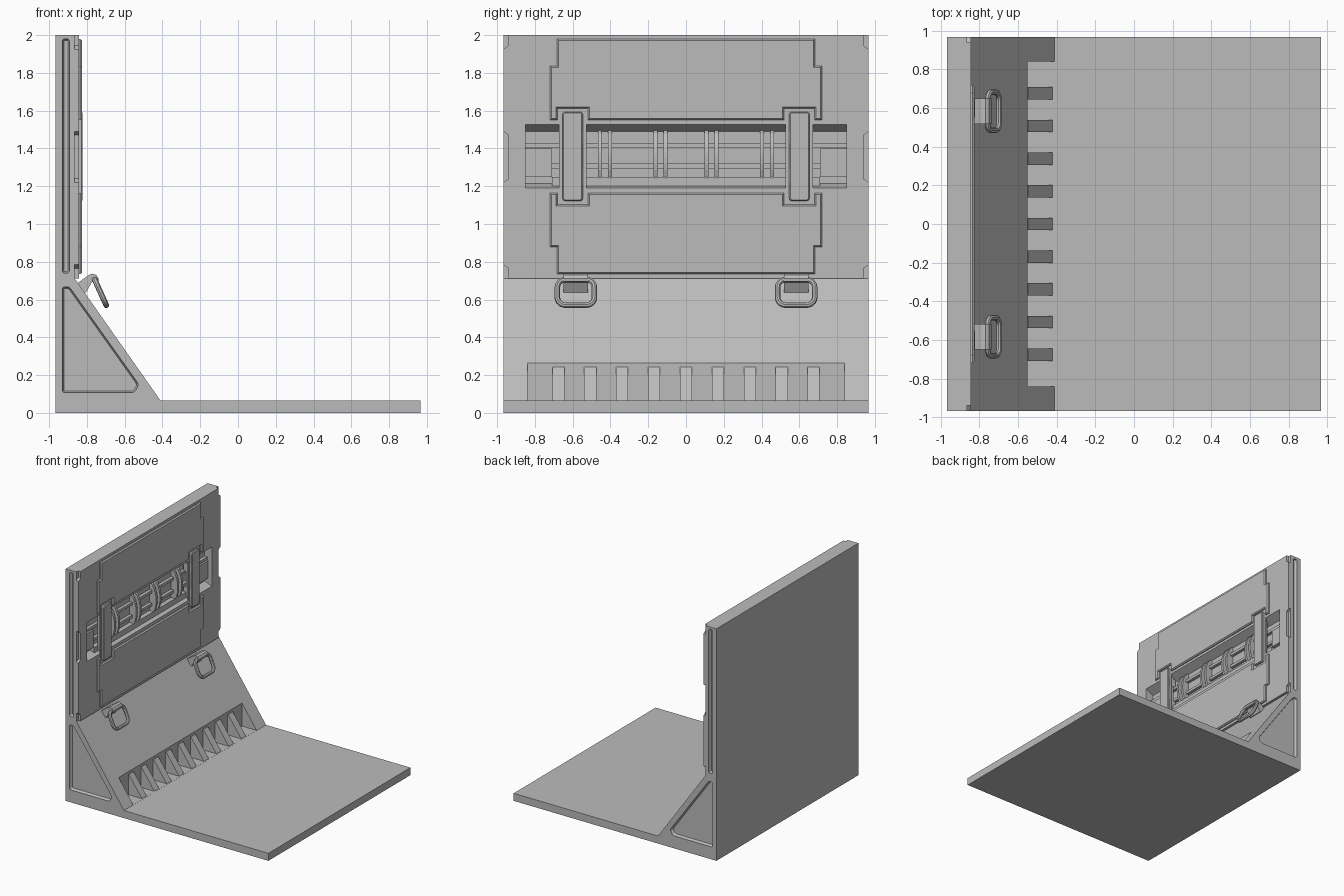
import bpy, bmesh, math
from mathutils import Vector

if "Cube" in bpy.data.objects:
    bpy.data.objects.remove(bpy.data.objects["Cube"], do_unlink=True)

grey = bpy.data.materials.new("light_grey")
grey.use_nodes = True
grey.diffuse_color = (0.5, 0.5, 0.5, 1)
grey.node_tree.nodes["Principled BSDF"].inputs["Base Color"].default_value = (0.5, 0.5, 0.5, 1)

E = 0.967  # half width of the stand


def finish(name, bm):
    bmesh.ops.recalc_face_normals(bm, faces=bm.faces[:])
    mesh = bpy.data.meshes.new(name)
    bm.to_mesh(mesh)
    bm.free()
    mesh.materials.append(grey)
    obj = bpy.data.objects.new(name, mesh)
    bpy.context.collection.objects.link(obj)
    return obj


def prism(name, pts, lo, hi, axis, rounding=0, taper=None, width=0.01, depth=0.01):
    """Extrude a profile along x (points y,z) or y (points x,z); taper one cap."""
    def place(a, b, t):
        return Vector((t, a, b)) if axis == "x" else Vector((a, t, b))
    bm = bmesh.new()
    face = bm.faces.new([bm.verts.new(place(a, b, lo)) for a, b in pts])
    if rounding:
        bmesh.ops.bevel(bm, geom=bm.verts[:], offset=rounding, segments=3,
                        profile=0.5, affect="VERTICES")
    new = bmesh.ops.extrude_face_region(bm, geom=bm.faces[:])["geom"]
    move = place(0, 0, hi - lo)
    bmesh.ops.translate(bm, vec=move, verts=[v for v in new if isinstance(v, bmesh.types.BMVert)])
    bmesh.ops.recalc_face_normals(bm, faces=bm.faces[:])
    if taper:
        sign = 1 if taper == "hi" else -1
        cap = max(bm.faces, key=lambda f: f.normal.dot(move) * sign)
        bmesh.ops.inset_region(bm, faces=[cap], thickness=width, depth=depth, use_even_offset=True)
    return finish(name, bm)


def rect(a0, a1, b0, b1):
    return [(a0, b0), (a1, b0), (a1, b1), (a0, b1)]


def mirrored(half):
    """Complete an outline from its +y half."""
    return half + [(-y, z) for y, z in reversed(half)]


def cut(target, cutter):
    cutter.hide_render = True
    mod = target.modifiers.new("cut", "BOOLEAN")
    mod.operation = "DIFFERENCE"
    mod.solver = "EXACT"
    mod.object = cutter
    bpy.context.view_layer.objects.active = target
    bpy.ops.object.modifier_apply(modifier=mod.name)


def discard(obj):
    bpy.data.objects.remove(obj, do_unlink=True)


# Base slab, sloped brace and upright wall in one section
body = prism("stand_body", [(-E, 0), (E, 0), (E, .065), (-.41, .065), (-.865, .712),
                            (-.865, 2), (-E, 2)], -E, E, "y")

# Front plate with notched side edges
plate = prism("face_plate", mirrored([
    (.94, .712), (.94, .765), (E, .785), (E, 1.22), (.94, 1.24), (.94, 1.47),
    (E, 1.49), (E, 1.925), (.94, 1.945), (.94, 2)]), -.865, -.843, "x")

# Toothed pocket at the foot of the slope
pocket = prism("pocket_cutter", rect(-.55, -.3, .0655, .4), -.84, .84, "y")
cut(body, pocket)
discard(pocket)
for i in range(-4, 5):
    y = i * .169
    prism("pocket_rib", [(-.56, .05), (-.411, .05), (-.422, .068), (-.545, .242), (-.56, .242)],
          y - .032, y + .032, "y")

# Side grooves and triangular side recesses
outlines = [
    (rect(-.93, -.893, .74, 1.98), .012),
    ([(-.93, .107), (-.55, .107), (-.525, .15), (-.893, .667), (-.93, .667)], .014),
]
for pts, radius in outlines:
    for side in (-1, 1):
        a, b = sorted((side * .955, side * 1.1))
        tool = prism("recess_cutter", pts, a, b, "y", radius,
                     "lo" if side > 0 else "hi", .008, .015)
        cut(body, tool)
        discard(tool)

# Long channel across the wall
channel = prism("channel_cutter", [(-.8, 1.528), (-.843, 1.528), (-.915, 1.49), (-.915, 1.215),
                                   (-.843, 1.19), (-.8, 1.19)], -.85, .85, "y")
cut(body, channel)
cut(plate, channel)
discard(channel)

# Raised panels above and below, notched around the straps
upper = [(.52, 1.55), (.52, 1.612), (.68, 1.612), (.68, 1.55), (.72, 1.55),
         (.72, 1.837), (.682, 1.837), (.682, 1.98)]
mid = 1.357
for name, flip in (("upper_panel", 1), ("lower_panel", -1)):
    half = [(y, mid + flip * (z - mid)) for y, z in upper]
    prism(name, mirrored(half), -.85, -.836, "x", taper="hi", width=.008, depth=.01)

# Rails along the channel
for z in (1.418, 1.307):
    prism("channel_rail", rect(-.92, -.888, z - .012, z + .012), -.85, .85, "y")
prism("channel_lower_step", rect(-.92, -.875, 1.2, 1.248), -.71, .71, "y")

# Bowed ribs in pairs
bow = [(-.93 + .08 * math.sin(math.pi * t / 10) ** .5, 1.19 + .032 * t) for t in range(11)]
for centre in (-.43, -.135, .135, .43):
    for off in (-.027, .027):
        y = centre + off
        prism("channel_rib", bow, y - .01, y + .01, "y")

# Straps, clips, end blocks and hanging rings on both sides
for side in (-1, 1):
    y = side * .6
    prism("strap_surround", rect(y - .073, y + .073, 1.105, 1.61), -.85, -.842, "x", .02)
    prism("strap", rect(y - .054, y + .054, 1.122, 1.594), -.88, -.828, "x", .015, "hi", .006, .006)
    for z in (1.255, 1.46):
        c = side * .553
        prism("strap_clip", rect(c - .01, c + .01, z - .036, z + .036), -.9, -.835, "x")
    e = side * .78
    prism("channel_end_block", rect(e - .07, e + .07, 1.25, 1.4), -.92, -.88, "x")

    # Hook tab
    y = side * .583
    prism("ring_hook", [(-.87, .68), (-.83, .64), (-.805, .637), (-.775, .69), (-.76, .702),
                        (-.74, .695), (-.738, .712), (-.75, .73), (-.768, .737),
                        (-.79, .73), (-.845, .69)], y - .065, y + .065, "y")

    # Rounded rectangular ring
    centre = Vector((-.728, y, .638))
    down = Vector((.41, 0, -.91))
    curve = bpy.data.curves.new("ring_path", "CURVE")
    curve.dimensions = "3D"
    curve.bevel_depth = .015
    curve.bevel_resolution = 2
    path = []
    for k, (sy, ss) in enumerate(((1, 1), (-1, 1), (-1, -1), (1, -1))):
        for j in range(6):
            a = math.pi / 2 * (k + j / 5)
            path.append(centre + Vector((0, sy * .053 + .045 * math.cos(a), 0))
                        + down * (ss * .03 + .045 * math.sin(a)))
    spline = curve.splines.new("POLY")
    spline.points.add(len(path) - 1)
    for point, co in zip(spline.points, path):
        point.co = (*co, 1)
    spline.use_cyclic_u = True
    curve.materials.append(grey)
    ring = bpy.data.objects.new("hanging_ring", curve)
    bpy.context.collection.objects.link(ring)
    bpy.ops.object.select_all(action="DESELECT")
    ring.select_set(True)
    bpy.context.view_layer.objects.active = ring
    bpy.ops.object.convert(target="MESH")
    bpy.ops.object.shade_smooth_by_angle(angle=math.radians(40))
